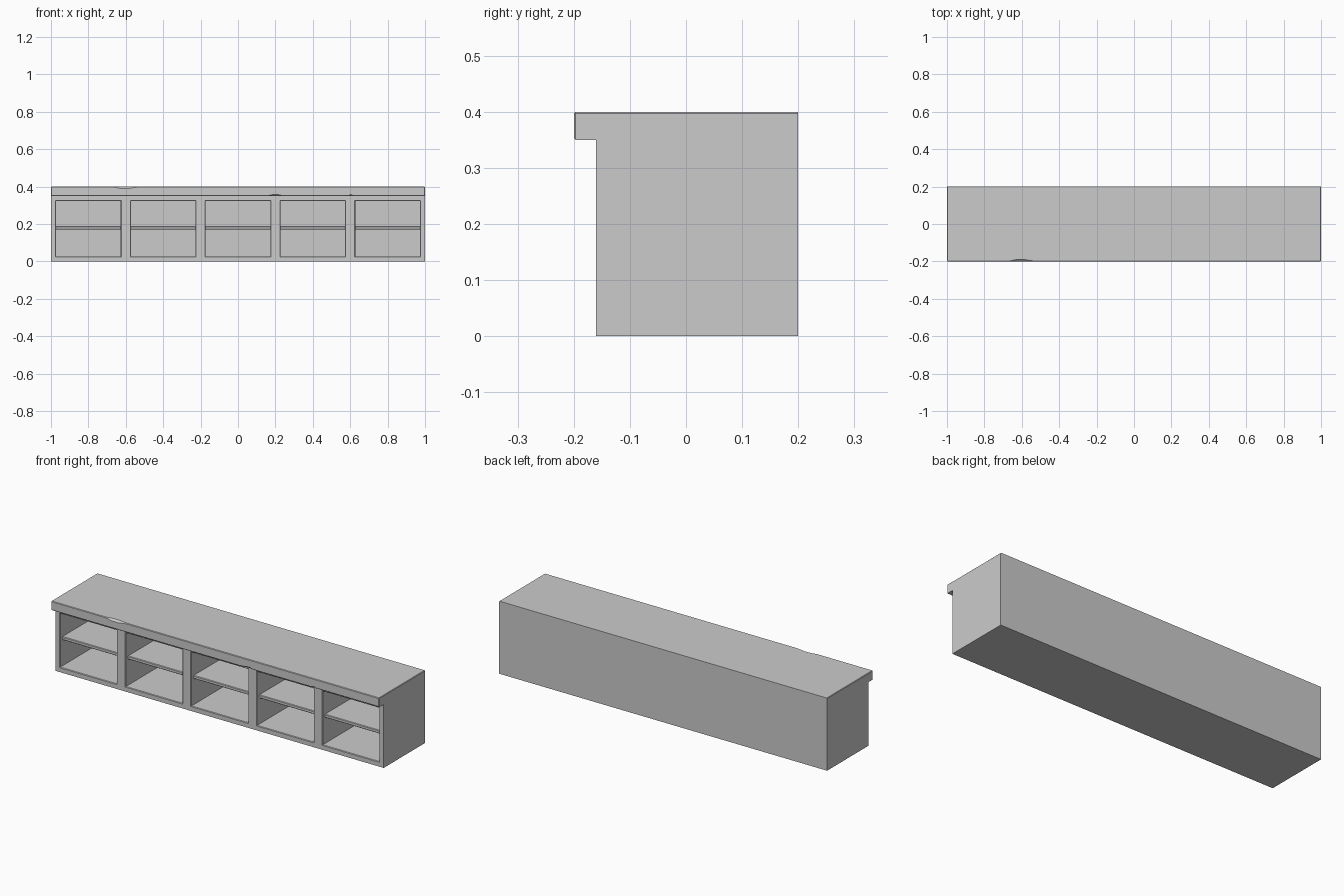
import bpy, bmesh
from mathutils import Vector

if "Cube" in bpy.data.objects:
    bpy.data.objects.remove(bpy.data.objects["Cube"])

BAYS = [-0.8, -0.4, 0.0, 0.4, 0.8]


def make_object(name, bm):
    bmesh.ops.recalc_face_normals(bm, faces=bm.faces)
    mesh = bpy.data.meshes.new(name)
    bm.to_mesh(mesh)
    bm.free()
    ob = bpy.data.objects.new(name, mesh)
    bpy.context.collection.objects.link(ob)
    return ob


def loft(bm, rings):
    """Closed solid through rings of equal point count."""
    loops = [[bm.verts.new(p) for p in r] for r in rings]
    n = len(loops[0])
    for a, b in zip(loops, loops[1:]):
        for i in range(n):
            j = (i + 1) % n
            bm.faces.new((a[i], a[j], b[j], b[i]))
    bm.faces.new(loops[0])
    bm.faces.new(loops[-1])


# Counter body: side profile with overhanging lip
profile = [(-0.16, 0), (0.2, 0), (0.2, 0.4), (-0.2, 0.4), (-0.2, 0.35), (-0.16, 0.35)]
bm = bmesh.new()
loft(bm, [[(x, y, z) for y, z in profile] for x in (-1, 1)])
# Fine chamfer around the top and the lip
rim = [e for e in bm.edges
       if all(v.co.y < -0.19 for v in e.verts)
       or (all(v.co.z > 0.39 for v in e.verts) and any(v.co.y < -0.19 for v in e.verts))]
bmesh.ops.bevel(bm, geom=rim, offset=0.003, segments=1, affect='EDGES')
counter = make_object("counter_body", bm)

# Cutter for the open bays, flared at the mouth for a chamfered rim
bm = bmesh.new()
for cx in BAYS:
    rings = []
    for y, grow in ((-0.165, 0.008), (-0.157, 0), (0.175, 0)):
        x, z0, z1 = 0.173 + grow, 0.027 - grow, 0.323 + grow
        rings.append([(cx - x, y, z0), (cx + x, y, z0), (cx + x, y, z1), (cx - x, y, z1)])
    loft(bm, rings)
bay_cutter = make_object("bay_cutter", bm)

# Cutter for worn nicks along the lip: (corner z, inward z, outline of x and depth)
NICKS = [
    (0.40, -1, [(-0.67, 0.001), (-0.63, 0.007), (-0.59, 0.0075), (-0.53, 0.001)]),
    (0.35, 1, [(0.16, 0.001), (0.19, 0.006), (0.21, 0.006), (0.24, 0.001)]),
    (0.35, 1, [(0.59, 0.001), (0.60, 0.005), (0.605, 0.005), (0.615, 0.001)]),
]
bm = bmesh.new()
for z, s, outline in NICKS:
    inward = Vector((0, 1, s)).normalized()
    along = Vector((0, 1, -s)).normalized() * 0.03
    corner = Vector((0, -0.2, z))
    pts = [(outline[0][0], -0.02)] + outline + [(outline[-1][0], -0.02)]
    base = [corner + Vector((x, 0, 0)) + inward * d for x, d in pts]
    loft(bm, [[p - along for p in base], [p + along for p in base]])
nick_cutter = make_object("nick_cutter", bm)

for cutter in (bay_cutter, nick_cutter):
    cutter.hide_render = True
    mod = counter.modifiers.new(cutter.name, 'BOOLEAN')
    mod.operation = 'DIFFERENCE'
    mod.solver = 'EXACT'
    mod.object = cutter

# Bake the cuts and drop the cutters
bpy.context.view_layer.update()
result = bpy.data.meshes.new_from_object(
    counter.evaluated_get(bpy.context.evaluated_depsgraph_get()))
counter.modifiers.clear()
counter.data = result
for cutter in (bay_cutter, nick_cutter):
    bpy.data.objects.remove(cutter)

# One shelf per bay, with chamfered front edges
shelf_profile = [(-0.137, 0.17), (0.175, 0.17), (0.175, 0.188),
                 (-0.137, 0.188), (-0.14, 0.185), (-0.14, 0.173)]
for i, cx in enumerate(BAYS):
    bm = bmesh.new()
    loft(bm, [[(x, y, z) for y, z in shelf_profile] for x in (cx - 0.173, cx + 0.173)])
    make_object(f"shelf_{i + 1}", bm)
